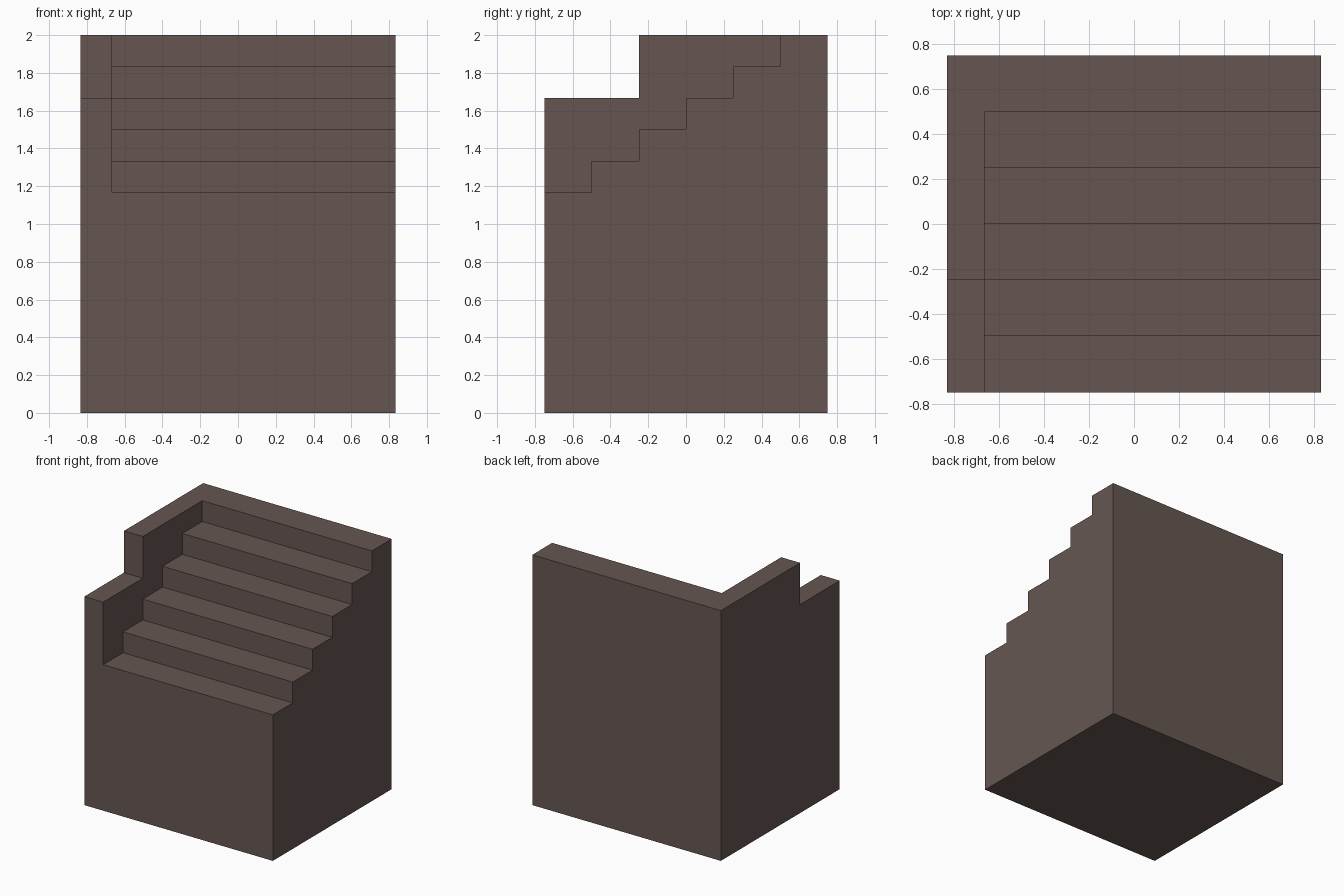
import bpy
import bmesh

if "Cube" in bpy.data.objects:
    bpy.data.objects.remove(bpy.data.objects["Cube"])

W, D = 5 / 6, 0.75          # half width, half depth
RUN, RISE = 0.25, 1 / 6     # one step


def extrude_profile(name, points, x0, x1):
    """Extrude a (y, z) outline from x0 to x1 into a closed solid."""
    bm = bmesh.new()
    face = bm.faces.new([bm.verts.new((x0, y, z)) for y, z in points])
    out = bmesh.ops.extrude_face_region(bm, geom=[face])
    verts = [g for g in out["geom"] if isinstance(g, bmesh.types.BMVert)]
    bmesh.ops.translate(bm, vec=(x1 - x0, 0, 0), verts=verts)
    bmesh.ops.recalc_face_normals(bm, faces=bm.faces)
    mesh = bpy.data.meshes.new(name)
    bm.to_mesh(mesh)
    bm.free()
    obj = bpy.data.objects.new(name, mesh)
    bpy.context.collection.objects.link(obj)
    return obj


# Solid block carrying the notched outline of the side wall
block = extrude_profile("stair_block", [
    (-D, 0), (D, 0), (D, 2), (-RUN, 2), (-RUN, 2 - 2 * RISE), (-D, 2 - 2 * RISE)], -W, W)

# Stepped cutter that leaves the side wall and the back ledge standing
steps = [(-1, 2.3), (-1, 7 * RISE)]
for i in range(5):
    y = -D + (i + 1) * RUN
    steps += [(y, (7 + i) * RISE), (y, (8 + i) * RISE)]
steps[-1] = (steps[-1][0], 2.3)
cutter = extrude_profile("step_cutter", steps, -W + RISE, W + 0.3)
cutter.hide_render = True

mod = block.modifiers.new("cut_steps", "BOOLEAN")
mod.operation = "DIFFERENCE"
mod.solver = "EXACT"
mod.object = cutter
bpy.context.view_layer.objects.active = block
bpy.ops.object.modifier_apply(modifier=mod.name)
bpy.data.objects.remove(cutter, do_unlink=True)

# Single brown colour
brown = bpy.data.materials.new("dull_brown")
brown.diffuse_color = (0.133, 0.094, 0.083, 1)
brown.use_nodes = True
brown.node_tree.nodes["Principled BSDF"].inputs["Base Color"].default_value = brown.diffuse_color
block.data.materials.clear()
block.data.materials.append(brown)
for p in block.data.polygons:
    p.material_index = 0
